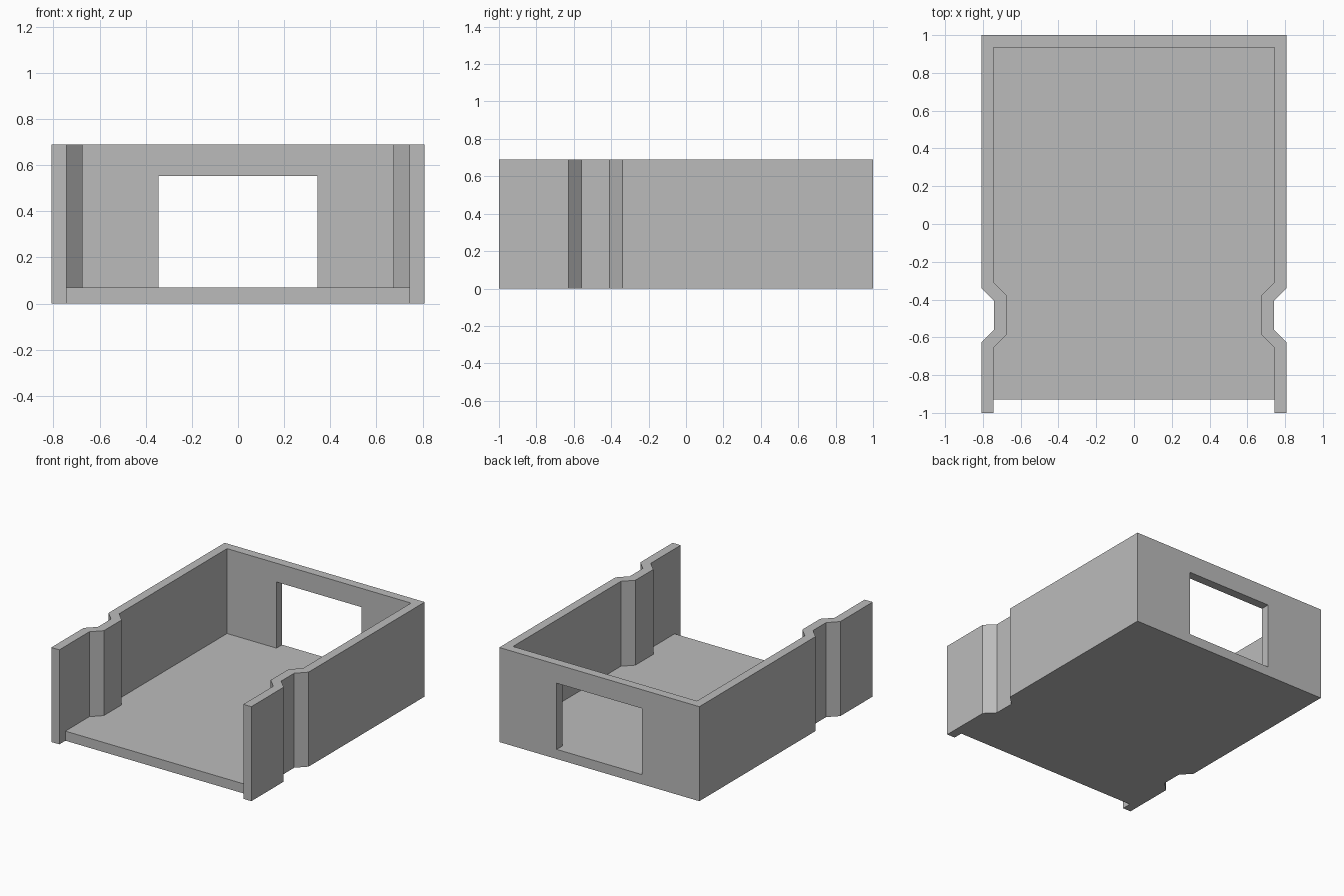
import bpy, bmesh

if "Cube" in bpy.data.objects:
    bpy.data.objects.remove(bpy.data.objects["Cube"])

# Single grey finish
grey = bpy.data.materials.new("plain grey")
grey.diffuse_color = (0.5, 0.5, 0.5, 1)
grey.use_nodes = True
grey.node_tree.nodes["Principled BSDF"].inputs["Base Color"].default_value = grey.diffuse_color


def prism(name, outline, z0, z1):
    """Extrude a plan outline (counter-clockwise) from z0 to z1."""
    bm = bmesh.new()
    base = bm.faces.new([bm.verts.new((x, y, z0)) for x, y in outline])
    top = bmesh.ops.extrude_face_region(bm, geom=[base], use_keep_orig=True)["geom"]
    bmesh.ops.translate(bm, vec=(0, 0, z1 - z0),
                        verts=[v for v in top if isinstance(v, bmesh.types.BMVert)])
    bmesh.ops.recalc_face_normals(bm, faces=bm.faces)
    mesh = bpy.data.meshes.new(name)
    bm.to_mesh(mesh)
    bm.free()
    mesh.materials.append(grey)
    obj = bpy.data.objects.new(name, mesh)
    bpy.context.collection.objects.link(obj)
    return obj


def mirrored(right):
    """Close a right-hand half outline (front to back) with its mirror image."""
    return right + [(-x, y) for x, y in reversed(right)]


def rect(hx, y0, y1):
    return mirrored([(hx, y0), (hx, y1)])


def cut(obj, cutter):
    mod = obj.modifiers.new(cutter.name, 'BOOLEAN')
    mod.operation = 'DIFFERENCE'
    mod.solver = 'EXACT'
    mod.object = cutter
    cutter.hide_render = True
    cutter.hide_set(True)


# Tray body with a pinched notch in each side wall
tray = prism("open_tray", mirrored([
    (0.808, -1), (0.808, -0.627), (0.74, -0.559), (0.74, -0.408),
    (0.808, -0.34), (0.808, 1)]), 0, 0.69)

# Interior above the floor, following the notches at even wall thickness
cut(tray, prism("interior_cutter", mirrored([
    (0.743, -1.1), (0.743, -0.654), (0.674, -0.585), (0.674, -0.379),
    (0.743, -0.31), (0.743, 0.935)]), 0.07, 0.9))

# Floor stops short of the front wall ends
cut(tray, prism("front_recess_cutter", rect(0.743, -1.1, -0.93), -0.2, 0.9))

# Back wall window, level with the floor
cut(tray, prism("window_cutter", rect(0.344, 0.85, 1.1), 0.07, 0.553))

# Bake the cuts and drop the cutters
bpy.context.view_layer.update()
deps = bpy.context.evaluated_depsgraph_get()
final = bpy.data.meshes.new_from_object(tray.evaluated_get(deps))
tray.modifiers.clear()
tray.data = final
for obj in list(bpy.data.objects):
    if obj.name.endswith("_cutter"):
        bpy.data.objects.remove(obj)
